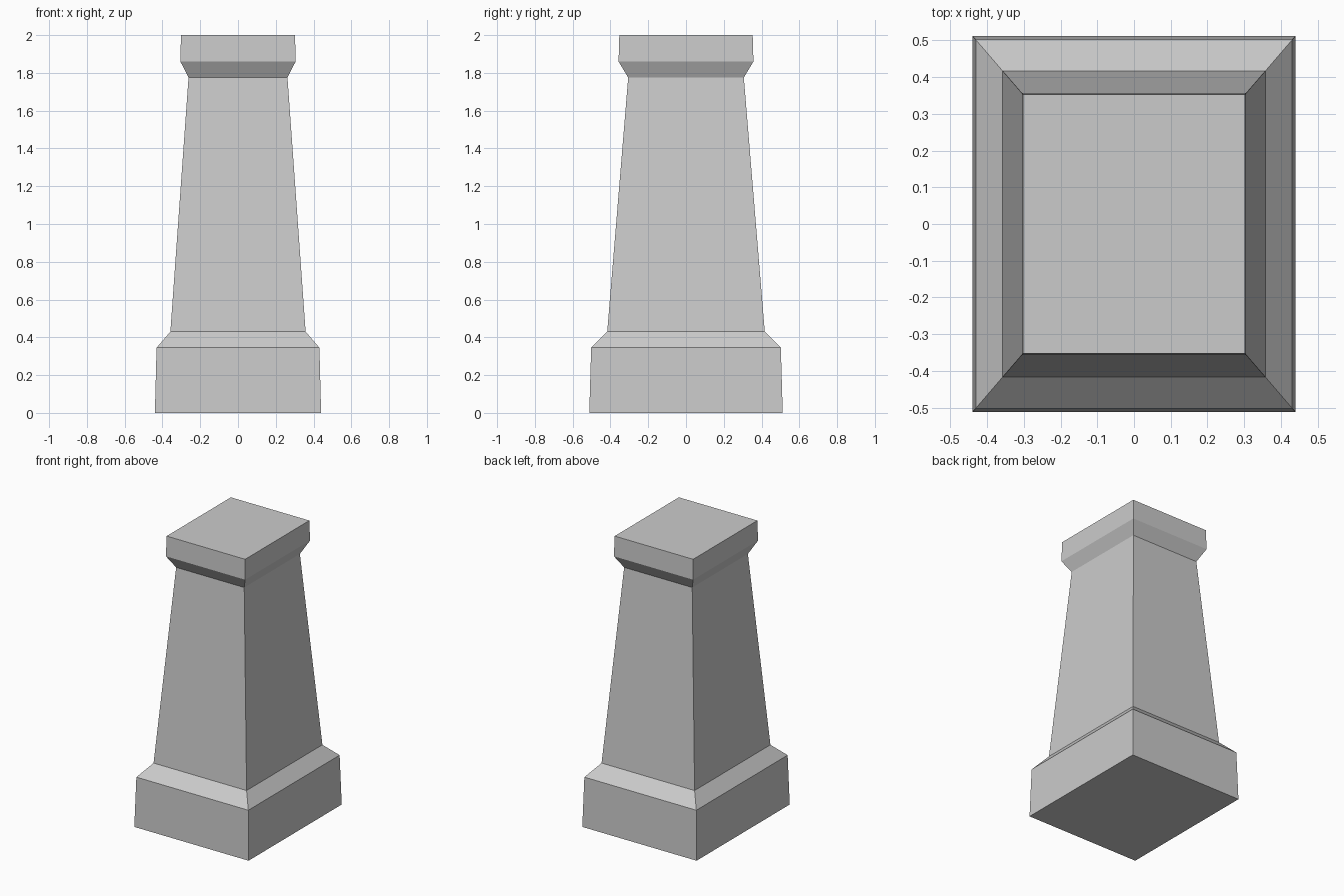
import bpy, bmesh

if "Cube" in bpy.data.objects:
    bpy.data.objects.remove(bpy.data.objects["Cube"])

# Pedestal profile from foot to top: height, half width (x), half depth (y)
LEVELS = [
    (0.0, 0.44, 0.512),     # plinth foot
    (0.345, 0.431, 0.502),  # plinth top edge
    (0.43, 0.358, 0.417),   # shaft bottom
    (1.775, 0.262, 0.306),  # shaft top
    (1.86, 0.305, 0.357),   # cap lower edge
    (2.0, 0.302, 0.353),    # cap top
]
CORNERS = [(-1, -1), (1, -1), (1, 1), (-1, 1)]


def loft(name, levels):
    """Stack rectangular rings and skin them into one closed solid."""
    bm = bmesh.new()
    rings = [[bm.verts.new((sx * hx, sy * hy, z)) for sx, sy in CORNERS]
             for z, hx, hy in levels]
    for low, high in zip(rings, rings[1:]):
        for i in range(4):
            j = (i + 1) % 4
            bm.faces.new((low[i], low[j], high[j], high[i]))
    bm.faces.new(rings[0][::-1])
    bm.faces.new(rings[-1])
    bmesh.ops.recalc_face_normals(bm, faces=bm.faces)
    mesh = bpy.data.meshes.new(name)
    bm.to_mesh(mesh)
    bm.free()
    obj = bpy.data.objects.new(name, mesh)
    bpy.context.collection.objects.link(obj)
    return obj


# Plinth, tapered shaft and cap as one seamless pedestal
loft("pedestal", LEVELS)
